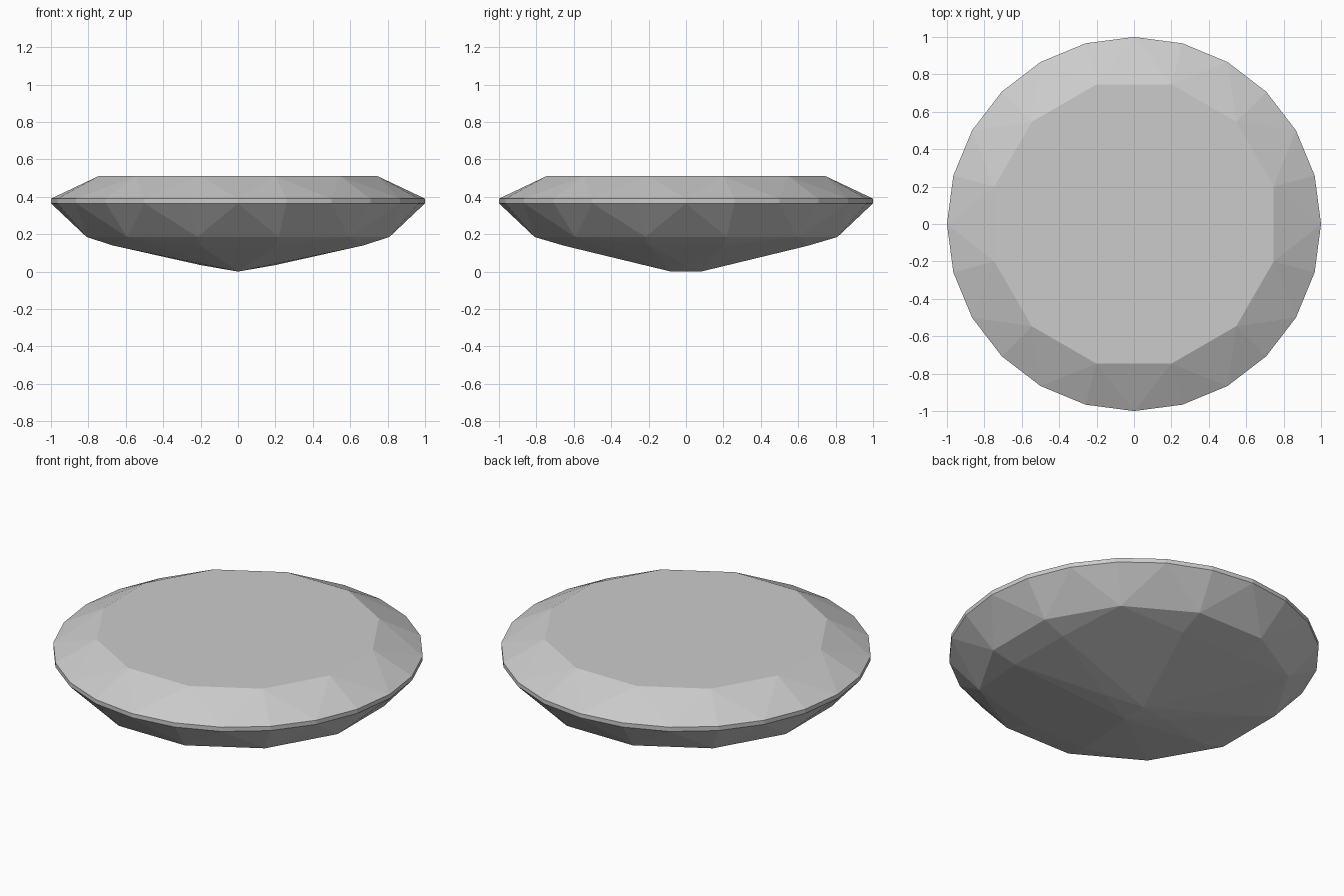
import bpy, bmesh
from math import sin, cos, radians

cube = bpy.data.objects.get("Cube")
if cube:
    bpy.data.objects.remove(cube)

# Single stone colour
stone = bpy.data.materials.new("pale grey stone")
stone.use_nodes = True
grey = (0.6, 0.6, 0.6, 1)
stone.diffuse_color = grey
stone.node_tree.nodes["Principled BSDF"].inputs["Base Color"].default_value = grey


def ring(count, radius, z, offset=0):
    step = 360 / count
    angles = [radians(offset + i * step) for i in range(count)]
    return [(radius * cos(a), radius * sin(a), z) for a in angles]


def mirrored(x, y, z):
    return {(sx * x, sy * y, z) for sx in (-1, 1) for sy in (-1, 1)}


# Flat table and the thin girdle band
points = ring(12, 0.773, 0.51, 15)
points += ring(24, 1, 0.39) + ring(24, 1, 0.365)

# Pavilion break, shallow lower facets and the short keel
points += ring(12, 0.838, 0.185, 15)
for corner in ((0.67, 0.2, 0.14), (0.2, 0.65, 0.138), (0.2, 0, 0.035), (0, 0.08, 0)):
    points += sorted(mirrored(*corner))

# The cut stone is convex, so its facets are the hull of these corners
bm = bmesh.new()
for p in points:
    bm.verts.new(p)
bmesh.ops.remove_doubles(bm, verts=bm.verts[:], dist=0.001)
bmesh.ops.convex_hull(bm, input=bm.verts[:])
loose = [v for v in bm.verts if not v.link_faces]
bmesh.ops.delete(bm, geom=loose, context="VERTS")
bmesh.ops.dissolve_limit(bm, angle_limit=radians(0.5), verts=bm.verts[:], edges=bm.edges[:])
bmesh.ops.recalc_face_normals(bm, faces=bm.faces[:])

mesh = bpy.data.meshes.new("cut_gemstone")
bm.to_mesh(mesh)
bm.free()
mesh.materials.append(stone)
gem = bpy.data.objects.new("cut_gemstone", mesh)
bpy.context.collection.objects.link(gem)
